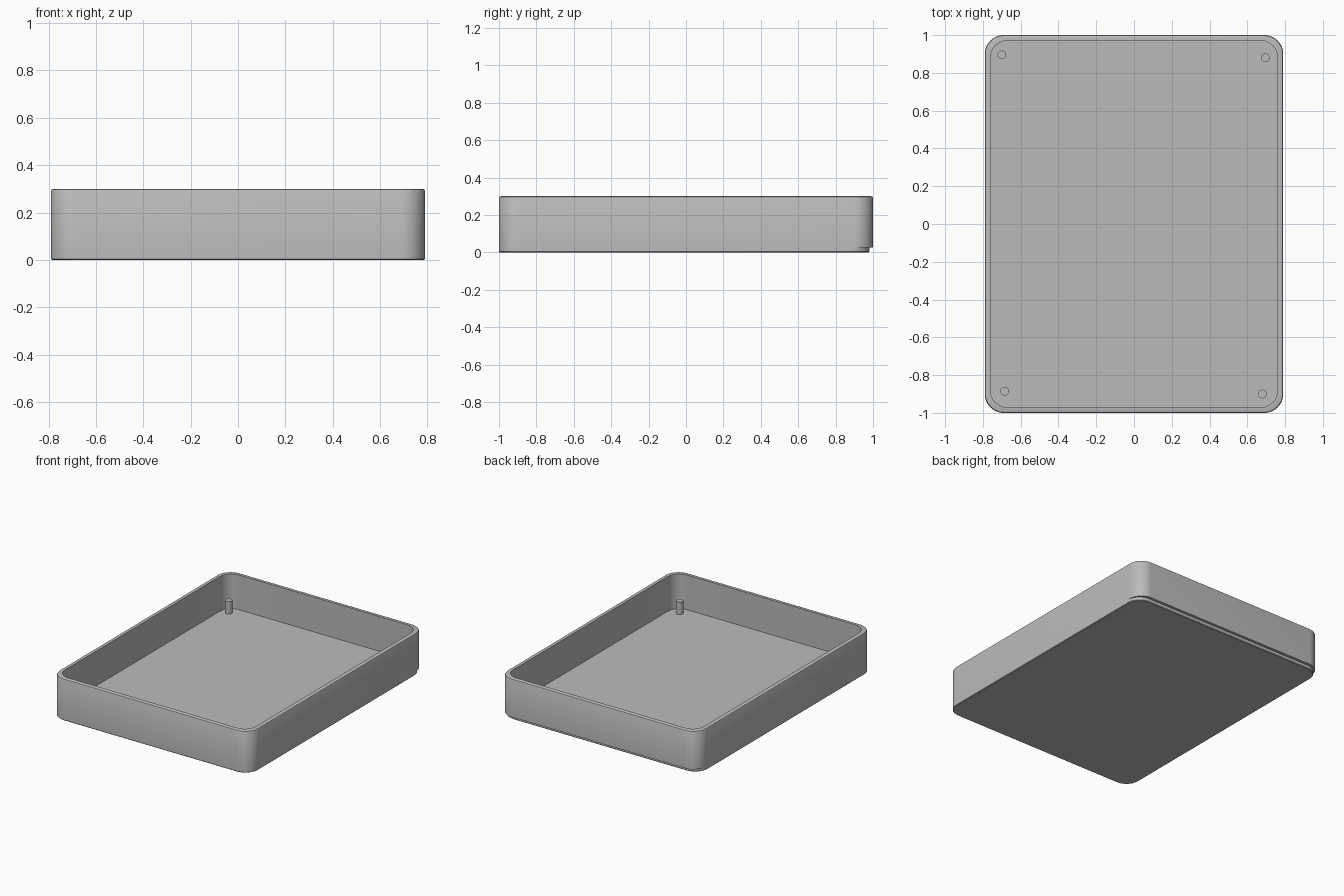
import bpy, bmesh, math

cube = bpy.data.objects.get("Cube")
if cube:
    bpy.data.objects.remove(cube, do_unlink=True)

HALF_X, HALF_Y, RADIUS = 0.79, 1.0, 0.1
HEIGHT, STEP, FLOOR, WALL = 0.3, 0.025, 0.05, 0.03

grey = bpy.data.materials.new("plain grey")
grey.use_nodes = True
colour = (0.5, 0.5, 0.5, 1)
grey.diffuse_color = colour
grey.node_tree.nodes["Principled BSDF"].inputs["Base Color"].default_value = colour


def ring(bm, inset, z, back=0.0, steps=12):
    """Rounded rectangle of vertices; back pulls in the rear edge."""
    r = RADIUS - inset * 0.4
    verts = []
    for q, (sx, sy) in enumerate([(1, 1), (-1, 1), (-1, -1), (1, -1)]):
        cx = sx * (HALF_X - inset - r)
        cy = sy * (HALF_Y - inset - r) - (back if sy > 0 else 0)
        for i in range(steps + 1):
            a = math.pi / 2 * (q + i / steps)
            verts.append(bm.verts.new((cx + r * math.cos(a), cy + r * math.sin(a), z)))
    return verts


def loft(name, sections):
    """Join the rings in order and close both ends."""
    bm = bmesh.new()
    rings = [ring(bm, *s) for s in sections]
    for a, b in zip(rings, rings[1:]):
        for i in range(len(a)):
            j = (i + 1) % len(a)
            bm.faces.new((a[i], a[j], b[j], b[i]))
    bm.faces.new(rings[0][::-1])
    bm.faces.new(rings[-1])
    finish(name, bm)


def finish(name, bm):
    bmesh.ops.recalc_face_normals(bm, faces=bm.faces)
    mesh = bpy.data.meshes.new(name)
    bm.to_mesh(mesh)
    bm.free()
    mesh.materials.append(grey)
    obj = bpy.data.objects.new(name, mesh)
    bpy.context.collection.objects.link(obj)
    bpy.ops.object.select_all(action="DESELECT")
    obj.select_set(True)
    bpy.context.view_layer.objects.active = obj
    bpy.ops.object.shade_smooth_by_angle(angle=math.radians(30))


# Open tray with a softened outer rim
loft("tray_body", [(0, STEP), (0, HEIGHT - 0.01), (0.003, HEIGHT - 0.003),
                   (0.01, HEIGHT), (WALL, HEIGHT), (WALL, FLOOR)])

# Base plate, set in at the back to leave a narrow ledge
loft("base_plate", [(0.004, 0, 0.02), (0, 0.004, 0.02), (0, STEP, 0.02)])

# Corner pegs
PEG_TOP = 0.14
pegs = {"back_right_peg": (-0.70, 0.895), "back_left_peg": (0.695, 0.88),
        "front_right_peg": (-0.685, -0.885), "front_left_peg": (0.68, -0.90)}
for name, (x, y) in pegs.items():
    bm = bmesh.new()
    bmesh.ops.create_cone(bm, cap_ends=True, segments=32, radius1=0.023,
                          radius2=0.023, depth=PEG_TOP - FLOOR + 0.01)
    bmesh.ops.translate(bm, verts=bm.verts, vec=(x, y, (PEG_TOP + FLOOR - 0.01) / 2))
    finish(name, bm)
